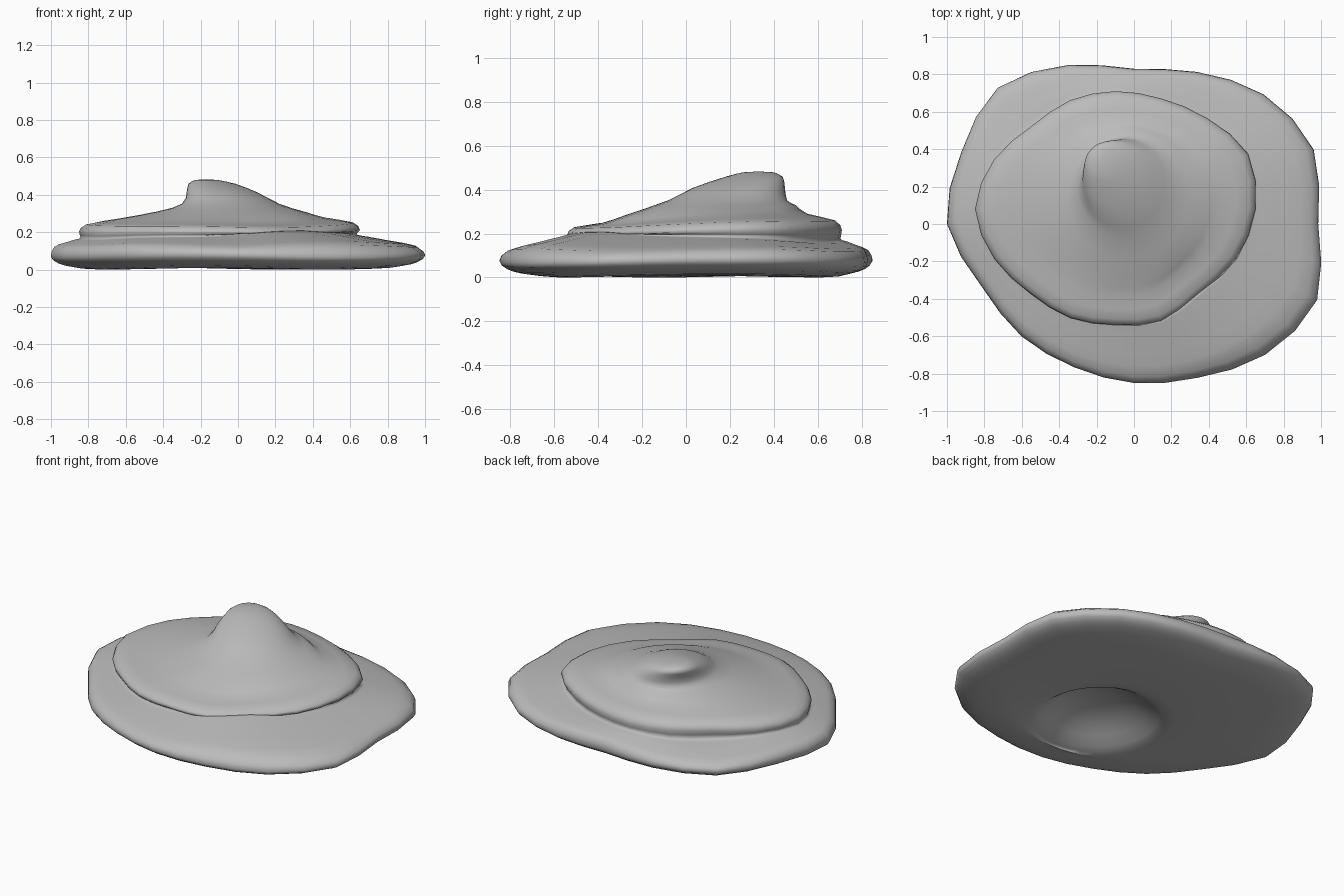
import bpy, bmesh
from math import sin, cos, pi
from mathutils import Vector

cube = bpy.data.objects.get("Cube")
if cube:
    bpy.data.objects.remove(cube)

SIDES = 16

# Uneven outlines of the two lower coils, as radii counter-clockwise from +x
base_radii = [.985, 1.04, .98, .88, .83, .92, 1.03, 1.0,
              1.0, .88, .85, .83, .85, .89, .99, 1.06]
tier_radii = [.75, .77, .69, .64, .63, .63, .63, .70,
              .75, .70, .64, .63, .62, .65, .64, .70]


def loop(radii, center, z, scale=1.0, tilt=0.0, ripple=0.0):
    points = []
    for i, r in enumerate(radii):
        a = 2 * pi * i / SIDES
        x = center[0] + r * scale * cos(a)
        y = center[1] + r * scale * sin(a)
        points.append(Vector((x, y, z + tilt * y + ripple * sin(3 * a + 1))))
    return points


def oval(center, rx, ry, z, tilt=0.0):
    points = []
    for i in range(SIDES):
        a = 2 * pi * i / SIDES
        x, y = center[0] + rx * cos(a), center[1] + ry * sin(a)
        points.append(Vector((x, y, z + tilt * (y - center[1]))))
    return points


def base(scale, z, ripple=0.0):
    return loop(base_radii, (0, 0), z, scale, 0, ripple)


def tier(scale, z, tilt=0.02):
    return loop(tier_radii, (-.1, .08), z, scale, tilt, .004)


def ledge(mix, z):
    # Shelf between the coils, swelling up until it merges at the front left
    points = []
    for i, (p, q) in enumerate(zip(base(1, 0), tier(1, 0))):
        swell = max(0, cos(2 * pi * i / SIDES + pi / 4)) ** 2
        point = p.lerp(q, mix)
        point.z = z + .035 * mix * swell + .006 * sin(5 * pi * i / 8)
        points.append(point)
    return points


def spline(a, b, c, d, t):
    return .5 * (2 * b + (c - a) * t + (2 * a - 5 * b + 4 * c - d) * t ** 2
                 + (3 * b - a - 3 * c + d) * t ** 3)


def refine(points):
    # Double the number of points round a closed loop
    n, result = len(points), []
    for i, p in enumerate(points):
        result += [p, spline(points[i - 1], p, points[(i + 1) % n],
                             points[(i + 2) % n], .5)]
    return result


loops = [
    # Hollow in the underside
    oval((.1, -.24), .10, .10, .15),
    oval((.08, -.24), .22, .22, .115),
    oval((.06, -.24), .34, .34, .04),
    oval((.05, -.22), .42, .42, .018),
    # Bottom coil
    base(.75, .014, .006),
    base(.88, .026, .006),
    base(.96, .046, .006),
    base(1, .082, .008),
    ledge(.12, .13),
    ledge(.5, .152),
    ledge(.85, .168),
    ledge(1.06, .178),
    # Middle coil with its overhanging rim
    tier(1, .212),
    tier(.95, .25, .03),
    tier(.75, .273, .05),
    # Leaning peak
    oval((-.04, .11), .40, .39, .314, .06),
    oval((-.04, .19), .26, .27, .36),
    oval((-.085, .24), .19, .21, .42, .02),
    oval((-.14, .31), .125, .13, .467),
    oval((-.17, .33), .06, .07, .487),
]
loops = [refine(points) for points in loops]

# Smooth the stack of loops from bottom to top
stack = []
for i in range(len(loops) - 1):
    quad = (loops[max(i - 1, 0)], loops[i], loops[i + 1],
            loops[min(i + 2, len(loops) - 1)])
    for t in (0, .5):
        stack.append([spline(*four, t) for four in zip(*quad)])
stack.append(loops[-1])

# Skin the loops and close both ends
bm = bmesh.new()
rings = [[bm.verts.new(p) for p in points] for points in stack]
count = SIDES * 2
for low, high in zip(rings, rings[1:]):
    for i in range(count):
        j = (i + 1) % count
        bm.faces.new((low[i], low[j], high[j], high[i]))
for ring, lift in ((rings[0], .008), (rings[-1], .004)):
    middle = sum((v.co for v in ring), Vector()) / count
    tip = bm.verts.new(middle + Vector((0, 0, lift)))
    for i in range(count):
        bm.faces.new((ring[i], ring[(i + 1) % count], tip))
bmesh.ops.recalc_face_normals(bm, faces=bm.faces)
lowest = min(v.co.z for v in bm.verts)
bmesh.ops.translate(bm, verts=bm.verts, vec=(0, 0, -lowest))
mesh = bpy.data.meshes.new("swirled_mound")
bm.to_mesh(mesh)
bm.free()

# Plain grey surface
grey = bpy.data.materials.new("plain_grey")
grey.use_nodes = True
colour = (.5, .5, .5, 1)
grey.diffuse_color = colour
grey.node_tree.nodes["Principled BSDF"].inputs["Base Color"].default_value = colour
mesh.materials.append(grey)

mound = bpy.data.objects.new("swirled_mound", mesh)
bpy.context.collection.objects.link(mound)
for polygon in mesh.polygons:
    polygon.use_smooth = True
